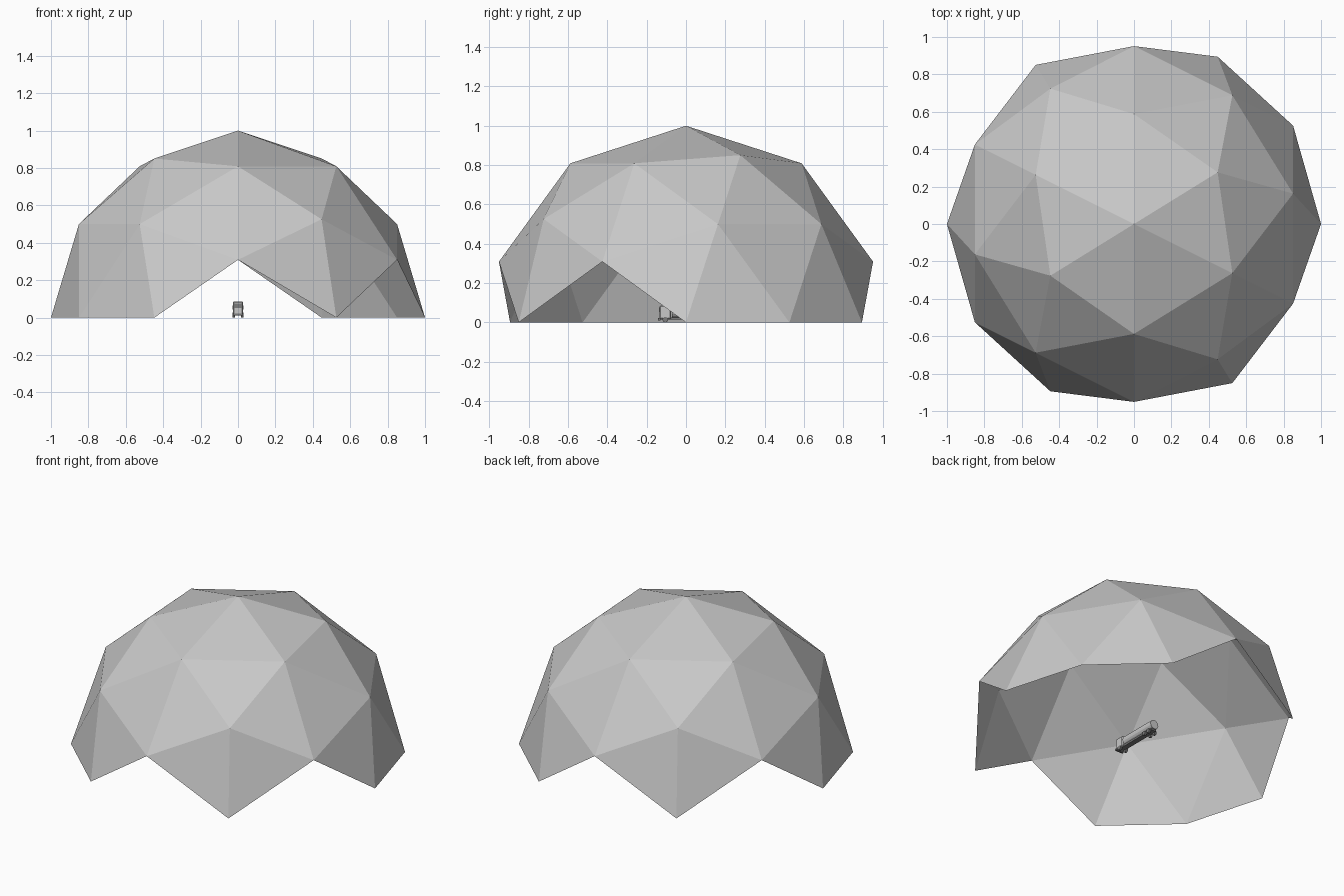
import bpy, bmesh, math
from mathutils import Vector, Matrix

if "Cube" in bpy.data.objects:
    bpy.data.objects.remove(bpy.data.objects["Cube"])


def material(name, v):
    m = bpy.data.materials.new(name)
    m.diffuse_color = (v, v, v, 1)
    m.use_nodes = True
    m.node_tree.nodes["Principled BSDF"].inputs["Base Color"].default_value = m.diffuse_color
    return m


GREY = material("light grey", 0.58)
DARK = material("dark grey", 0.2)


def make(name, bm, mat):
    me = bpy.data.meshes.new(name)
    bm.to_mesh(me)
    bm.free()
    me.materials.append(mat)
    ob = bpy.data.objects.new(name, me)
    bpy.context.collection.objects.link(ob)
    return ob


def box(name, lo, hi, mat, bevel=0.0):
    lo, hi = Vector(lo), Vector(hi)
    bm = bmesh.new()
    bmesh.ops.create_cube(bm, size=1, matrix=Matrix.Translation((lo + hi) / 2)
                          @ Matrix.Diagonal((*(hi - lo), 1)))
    if bevel:
        bmesh.ops.bevel(bm, geom=bm.edges[:], offset=bevel, segments=1, affect='EDGES')
    return make(name, bm, mat)


def cylinder(name, center, radius, depth, axis, mat, sides=12):
    bm = bmesh.new()
    rot = Matrix.Rotation(math.pi / 2, 4, axis)
    bmesh.ops.create_cone(bm, cap_ends=True, segments=sides, radius1=radius,
                          radius2=radius, depth=depth,
                          matrix=Matrix.Translation(center) @ rot)
    return make(name, bm, mat)


# Geodesic dome: icosphere turned so an edge midpoint is on top, lower faces removed
bm = bmesh.new()
bmesh.ops.create_icosphere(bm, subdivisions=2, radius=1)
bm.verts.ensure_lookup_table()
a = max(bm.verts, key=lambda v: v.co.z).co.normalized()
b = min(bm.verts, key=lambda v: abs(v.co.normalized().dot(a) - 1 / math.sqrt(5))).co.normalized()
up = (a + b).normalized()
along = (a - b).normalized()
side = up.cross(along)
turn = Matrix.Rotation(math.atan(0.618034), 3, 'Z') @ Matrix((along, side, up))
for v in bm.verts:
    v.co = turn @ v.co.normalized()
low = [f for f in bm.faces if min(v.co.z for v in f.verts) < -0.01]
bmesh.ops.delete(bm, geom=low, context='FACES')
make("dome", bm, GREY)

# Small tanker truck inside the dome
box("truck_cab", (-0.028, -0.135, 0.016), (0.028, -0.075, 0.086), GREY, 0.006)
box("truck_windscreen", (-0.02, -0.138, 0.052), (0.02, -0.134, 0.076), DARK)
box("truck_bumper", (-0.028, -0.142, 0.01), (0.028, -0.13, 0.022), DARK)
box("truck_chassis", (-0.018, -0.12, 0.014), (0.018, 0.185, 0.026), DARK)
cylinder("truck_tank", (0, 0.06, 0.054), 0.03, 0.26, 'X', GREY, 16)
for s, label in ((-1, "left"), (1, "right")):
    for i, y in enumerate((-0.105, 0.125, 0.162)):
        cylinder(f"wheel_{label}_{i + 1}", (s * 0.022, y, 0.014), 0.014, 0.014, 'Y', DARK)
